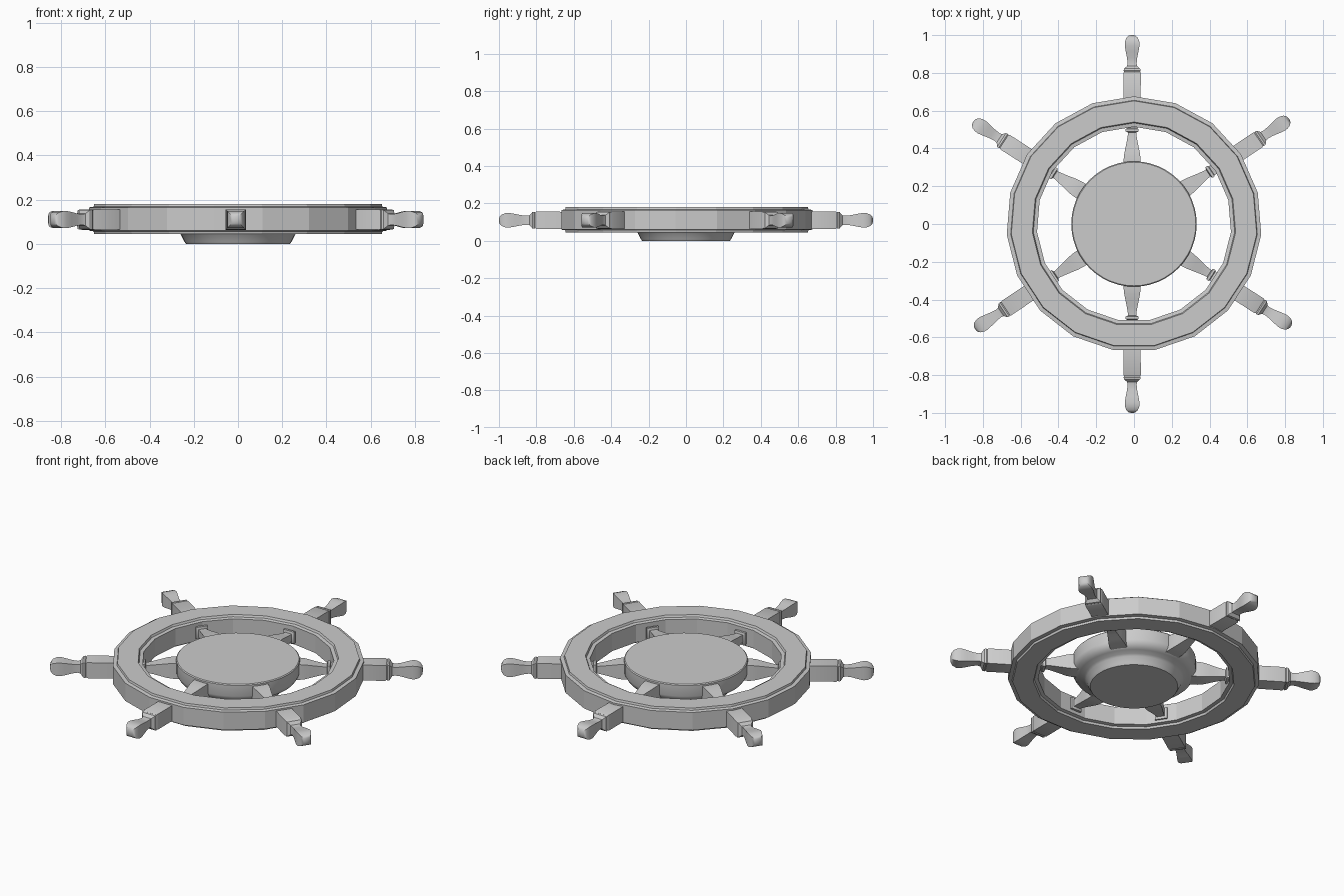
import bpy, bmesh
from math import sin, cos, pi, radians
from mathutils import Matrix

if "Cube" in bpy.data.objects:
    bpy.data.objects.remove(bpy.data.objects["Cube"])


def lathe(name, profile, sides, phase=0.0, closed=False, smooth=None):
    """Revolve (radius, z) points around z; open profiles get end caps."""
    bm = bmesh.new()
    rings = []
    for r, z in profile:
        rings.append([bm.verts.new((r * cos(phase + 2 * pi * i / sides),
                                    r * sin(phase + 2 * pi * i / sides), z))
                      for i in range(sides)])
    pairs = list(zip(rings, rings[1:]))
    if closed:
        pairs.append((rings[-1], rings[0]))
    else:
        bm.faces.new(rings[0])
        bm.faces.new(rings[-1])
    for a, b in pairs:
        for i in range(sides):
            j = (i + 1) % sides
            bm.faces.new((a[i], a[j], b[j], b[i]))
    bmesh.ops.recalc_face_normals(bm, faces=bm.faces)
    mesh = bpy.data.meshes.new(name)
    bm.to_mesh(mesh)
    bm.free()
    ob = bpy.data.objects.new(name, mesh)
    bpy.context.collection.objects.link(ob)
    if smooth:
        bpy.ops.object.select_all(action='DESELECT')
        ob.select_set(True)
        bpy.context.view_layer.objects.active = ob
        bpy.ops.object.shade_smooth_by_angle(angle=radians(smooth))
    return ob


# Faceted rim with a shallow step along each edge
lathe("rim", [(0.515, 0.060), (0.535, 0.057), (0.54, 0.045), (0.652, 0.045),
              (0.655, 0.057), (0.676, 0.060), (0.676, 0.165), (0.655, 0.168),
              (0.652, 0.18), (0.54, 0.18), (0.535, 0.168), (0.515, 0.165)],
      19, phase=pi / 2, closed=True)

# Round hub disc with a foot underneath
lathe("hub", [(0.235, 0.0), (0.243, 0.012), (0.257, 0.04), (0.268, 0.05),
              (0.295, 0.059), (0.317, 0.070), (0.328, 0.088), (0.332, 0.10),
              (0.332, 0.165), (0.327, 0.17)], 48, smooth=40)

# Square-section turned spokes: (half width, distance from centre)
spoke = [(0.045, 0.28), (0.045, 0.34), (0.042, 0.37), (0.036, 0.40),
         (0.028, 0.44), (0.022, 0.475), (0.022, 0.485), (0.034, 0.49),
         (0.034, 0.503), (0.028, 0.507), (0.028, 0.515), (0.045, 0.55),
         (0.046, 0.80), (0.042, 0.806), (0.045, 0.812), (0.043, 0.822),
         (0.027, 0.836), (0.024, 0.85), (0.027, 0.88), (0.034, 0.915),
         (0.039, 0.945), (0.038, 0.965), (0.031, 0.985), (0.018, 0.997),
         (0.006, 1.0)]
profile = [(w * 2 ** 0.5, d) for w, d in spoke]
for k, angle in enumerate((90, 147.2, 213.8, 270, 327.2, 393.8)):
    ob = lathe(f"spoke_{k + 1}", profile, 4, phase=pi / 4, smooth=35)
    ob.data.transform(Matrix.Translation((-0.01, 0, 0.11))
                      @ Matrix.Rotation(radians(angle), 4, 'Z')
                      @ Matrix.Rotation(pi / 2, 4, 'Y'))
